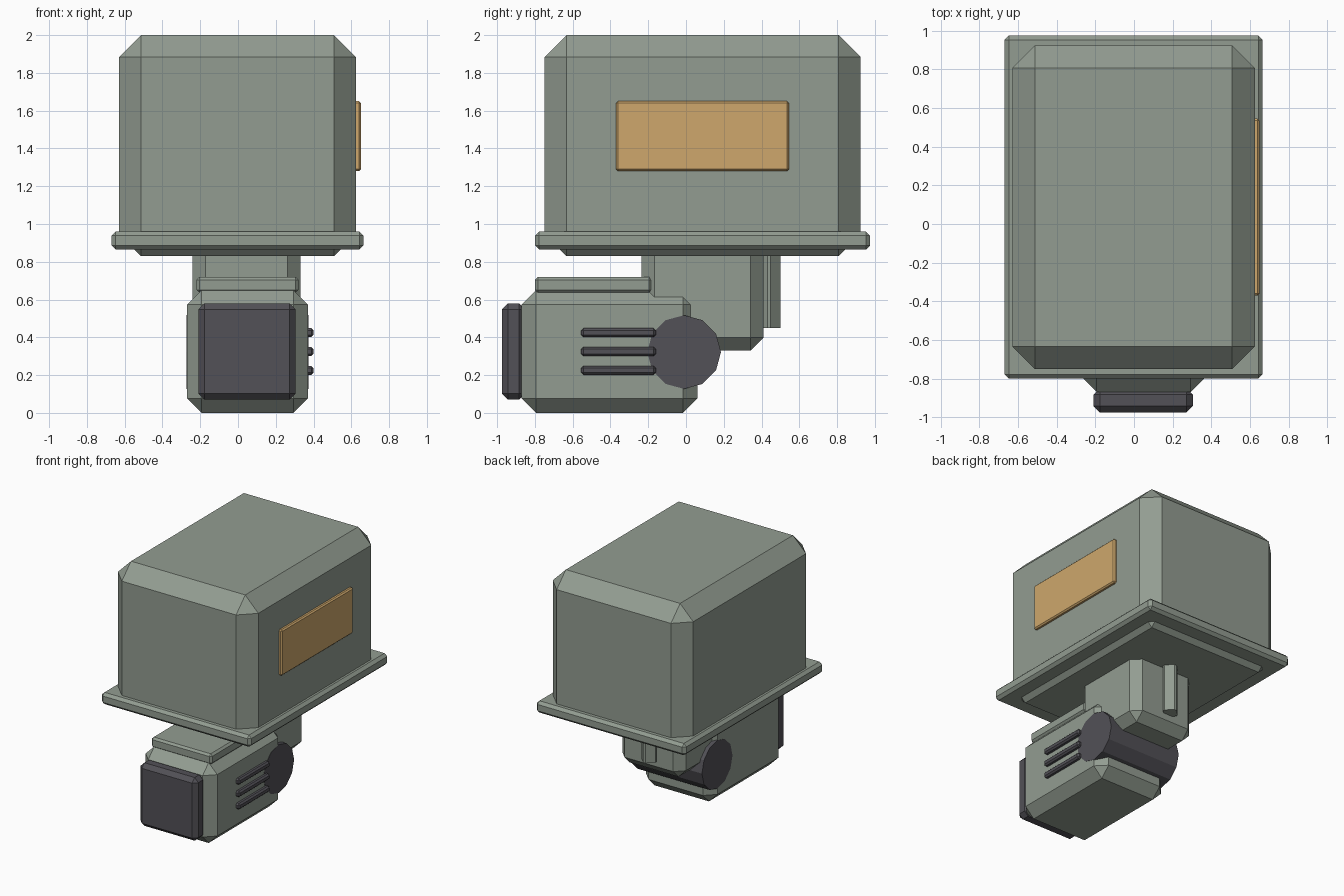
import bpy
import bmesh
from math import radians
from mathutils import Matrix

cube = bpy.data.objects.get("Cube")
if cube:
    bpy.data.objects.remove(cube, do_unlink=True)


def make_material(name, rgb):
    mat = bpy.data.materials.new(name)
    mat.use_nodes = True
    mat.diffuse_color = (*rgb, 1)
    mat.node_tree.nodes["Principled BSDF"].inputs["Base Color"].default_value = (*rgb, 1)
    return mat


green = make_material("grey green metal", (0.29, 0.335, 0.285))
dark = make_material("dark grey", (0.085, 0.082, 0.095))
amber = make_material("amber panel", (0.62, 0.39, 0.15))


def finish(name, bm, mat):
    mesh = bpy.data.meshes.new(name)
    bm.to_mesh(mesh)
    bm.free()
    mesh.materials.append(mat)
    obj = bpy.data.objects.new(name, mesh)
    bpy.context.collection.objects.link(obj)
    return obj


def chamfered_box(name, x, y, z, bevel, mat, upright_only=False):
    """Box between the given ranges, with single flat chamfers on its edges."""
    bm = bmesh.new()
    bmesh.ops.create_cube(bm, size=1)
    for v in bm.verts:
        v.co = [(lo + hi) / 2 + c * (hi - lo) for c, (lo, hi) in zip(v.co, (x, y, z))]
    edges = [e for e in bm.edges
             if not upright_only or abs(e.verts[0].co.z - e.verts[1].co.z) > bevel]
    bmesh.ops.bevel(bm, geom=edges, offset=bevel, segments=1,
                    profile=0.5, affect='EDGES')
    return finish(name, bm, mat)


# Housing, its rim and the side panel
chamfered_box("housing", (-0.63, 0.625), (-0.75, 0.925), (0.83, 2.0), 0.117, green)
chamfered_box("housing_rim", (-0.67, 0.665), (-0.80, 0.975), (0.865, 0.96), 0.022, green)
chamfered_box("side_panel", (0.60, 0.65), (-0.37, 0.545), (1.28, 1.65), 0.01, amber)

# Neck with the rear conduit
chamfered_box("neck", (-0.24, 0.33), (-0.235, 0.41), (0.33, 0.95), 0.068, green)
chamfered_box("rear_conduit", (-0.04, 0.085), (0.38, 0.50), (0.45, 0.90), 0.052, green,
              upright_only=True)

# Head, its top cover and its front plate
chamfered_box("head", (-0.27, 0.37), (-0.87, 0.06), (0.0, 0.65), 0.077, green)
chamfered_box("head_cover", (-0.22, 0.32), (-0.80, -0.18), (0.635, 0.72), 0.016, green)
chamfered_box("front_plate", (-0.21, 0.305), (-0.975, -0.85), (0.07, 0.58), 0.033, dark)

# Twelve-sided pivot across the head
bm = bmesh.new()
bmesh.ops.create_cone(bm, cap_ends=True, segments=12, radius1=0.195, radius2=0.195,
                      depth=0.644)
turn = Matrix.Translation((0.05, -0.01, 0.322)) @ Matrix.Rotation(radians(90), 4, 'Y')
bmesh.ops.transform(bm, matrix=turn, verts=bm.verts)
finish("pivot", bm, dark)

# Three ribs on the left side of the head
for i in range(3):
    z = 0.225 + 0.1 * i
    chamfered_box(f"side_rib_{i + 1}", (0.34, 0.40), (-0.555, -0.16),
                  (z - 0.024, z + 0.024), 0.012, dark)
